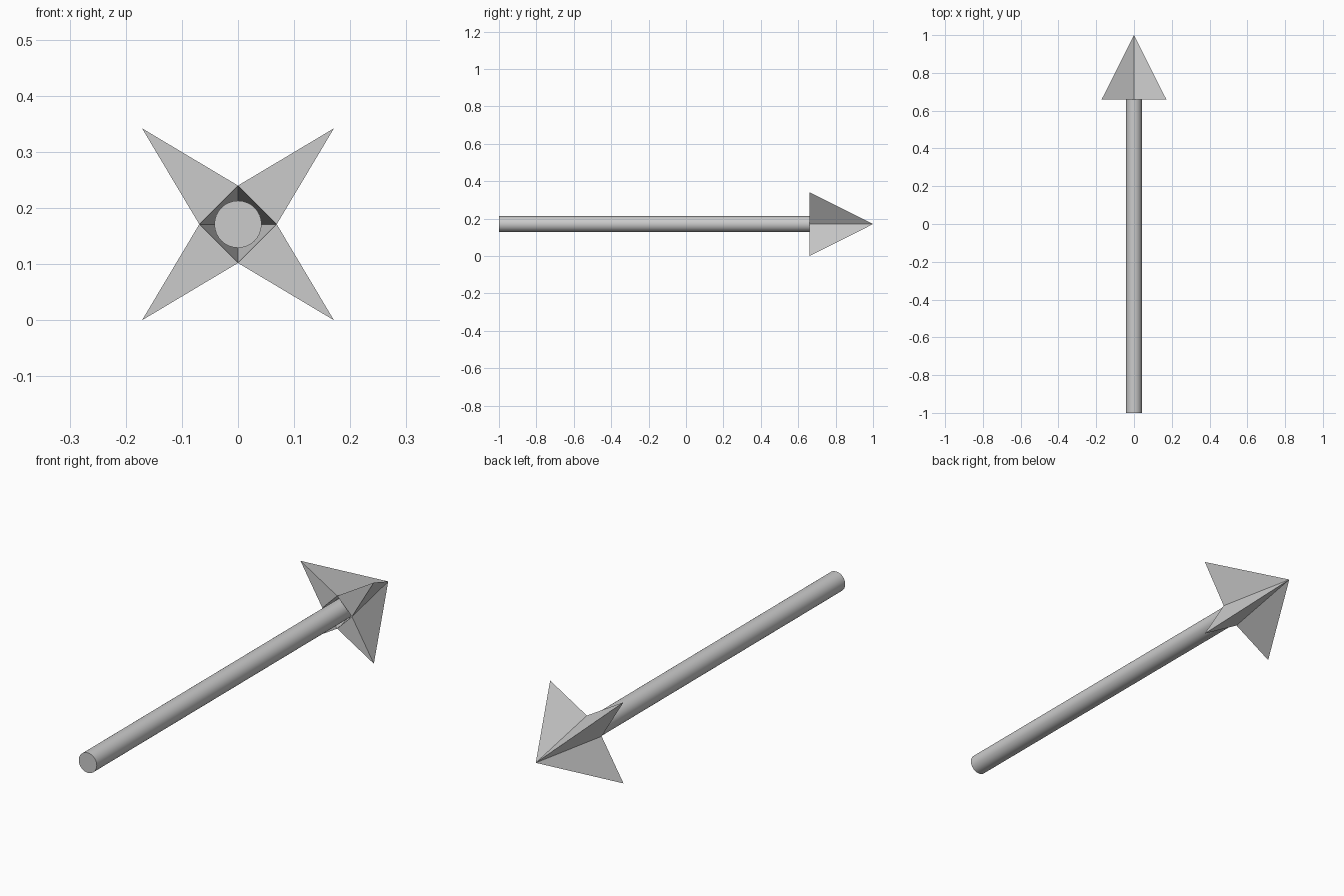
import bpy, bmesh
from math import pi, cos, sin
from mathutils import Vector

if "Cube" in bpy.data.objects:
    bpy.data.objects.remove(bpy.data.objects["Cube"])

CZ = 0.171        # height of the arrow axis
BASE_Y = 0.66     # back plane of the head
SHAFT_END = 0.70  # shaft is seated slightly inside the hollow head
BARB = 0.171      # barb tip offset in x and z
INNER = 0.069     # half diagonal of the diamond socket

# Shaft
bpy.ops.mesh.primitive_cylinder_add(
    vertices=32, radius=0.042, depth=SHAFT_END + 1,
    location=(0, (SHAFT_END - 1) / 2, CZ), rotation=(pi / 2, 0, 0))
shaft = bpy.context.object
shaft.name = "shaft"
bpy.ops.object.shade_smooth_by_angle()

# Head: four wedge barbs around a hollow socket, meeting at the point
bm = bmesh.new()
apex = bm.verts.new((0, 1, CZ))
inner = [bm.verts.new((INNER * cos(i * pi / 2), BASE_Y, CZ + INNER * sin(i * pi / 2)))
         for i in range(4)]
for i in range(4):
    a, b = inner[i], inner[(i + 1) % 4]
    ang = (i + 0.5) * pi / 2
    r = BARB * 2 ** 0.5
    tip = bm.verts.new((r * cos(ang), BASE_Y, CZ + r * sin(ang)))
    wedge = (a, b, tip, apex)
    centre = sum((v.co for v in wedge), Vector()) / 4
    for tri in ((a, b, tip), (a, tip, apex), (tip, b, apex), (b, a, apex)):
        f = bm.faces.new(tri)
        f.normal_update()
        # Every face points out of its own wedge
        if f.normal.dot(f.calc_center_median() - centre) < 0:
            f.normal_flip()
mesh = bpy.data.meshes.new("arrow_head")
bm.to_mesh(mesh)
bm.free()
head = bpy.data.objects.new("arrow_head", mesh)
bpy.context.collection.objects.link(head)
